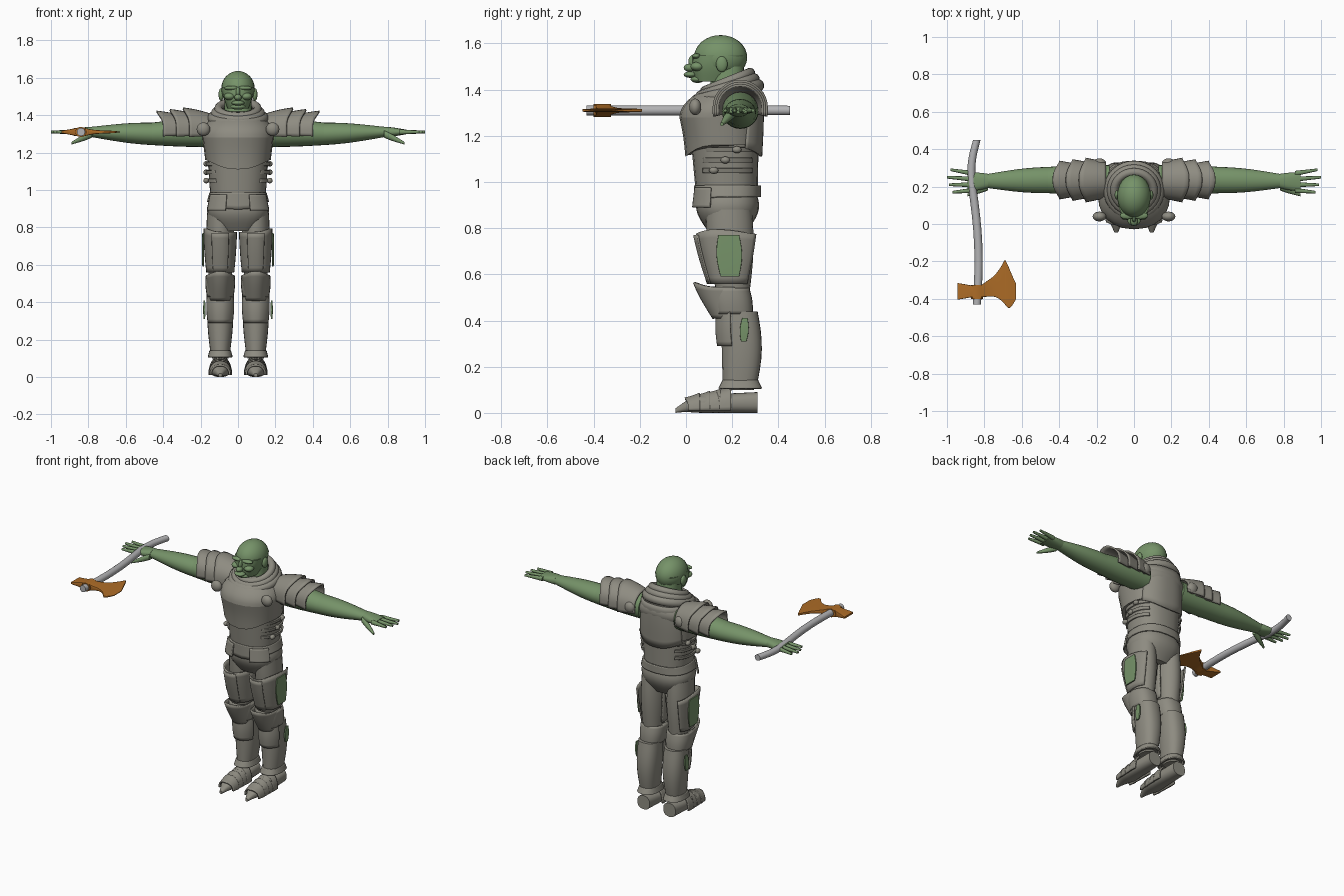
import bpy, bmesh
from math import sin, cos, radians, pi, copysign
from mathutils import Vector

cube = bpy.data.objects.get("Cube")
if cube:
    bpy.data.objects.remove(cube, do_unlink=True)


def material(name, color):
    mat = bpy.data.materials.new(name)
    mat.use_nodes = True
    mat.diffuse_color = (*color, 1)
    mat.node_tree.nodes["Principled BSDF"].inputs["Base Color"].default_value = (*color, 1)
    return mat


ARMOUR = material("grey_armour", (.27, .26, .22))
SKIN = material("green_skin", (.18, .29, .14))
SHAFT = material("pale_shaft", (.45, .45, .46))
BLADE = material("orange_blade", (.42, .15, .02))

# Shared centre lines of the figure
LEG = .095
BODY = .18
ARM = .235
REACH = 1.31
HAFT = -.84
HEAD = -.36

# Arc ranges for open plates, in degrees around the part
FULL = (0, 360)
FRONT = -90
BACK = TOP = 90


def finish(name, bm, mat, mirror=False, thick=0):
    """Turn a bmesh into a shaded object with the usual modifiers."""
    bmesh.ops.recalc_face_normals(bm, faces=bm.faces)
    mesh = bpy.data.meshes.new(name)
    bm.to_mesh(mesh)
    bm.free()
    mesh.materials.append(mat)
    obj = bpy.data.objects.new(name, mesh)
    bpy.context.collection.objects.link(obj)
    bpy.ops.object.select_all(action='DESELECT')
    obj.select_set(True)
    bpy.context.view_layer.objects.active = obj
    bpy.ops.object.shade_smooth_by_angle(angle=radians(40))
    if thick:
        solid = obj.modifiers.new("Thickness", 'SOLIDIFY')
        solid.thickness, solid.offset = thick, 0
    if mirror:
        obj.modifiers.new("Mirror", 'MIRROR')


def tube(name, mat, axis, start, end, radius, end_radius, bulge=0, bow=(0, 0, 0), arc=None,
         power=2.4, facing=FRONT, point=0, ridge=0, mirror=False, segs=24, steps=8):
    """Tapered oval tube with rings square to an axis; an arc makes it an open plate.
    The last rim runs out to a point, and a ridge rises, on the facing side."""
    bm = bmesh.new()
    along = "xyz".index(axis)
    across, upward = [i for i in range(3) if i != along]
    first, last = arc or FULL
    count = segs + 1 if arc else segs
    rings = []
    for step in range(steps + 1):
        s = step / steps
        swell = sin(pi * s)
        centre = Vector(start).lerp(Vector(end), s) + Vector(bow) * swell
        size = Vector(radius).lerp(Vector(end_radius), s) * (1 + bulge * swell)
        ring = []
        for k in range(count):
            angle = radians(first + (last - first) * k / segs)
            near = max(0, cos(angle - radians(facing)))
            grow = 1 + ridge * near ** 10
            co = centre.copy()
            co[across] += size.x * grow * copysign(abs(cos(angle)) ** (2 / power), cos(angle))
            co[upward] += size.y * grow * copysign(abs(sin(angle)) ** (2 / power), sin(angle))
            co[along] += point * near ** 3 * s ** 4
            ring.append(bm.verts.new(co))
        rings.append(ring)
    for low, high in zip(rings, rings[1:]):
        for k in range(segs):
            n = (k + 1) % count
            bm.faces.new((low[k], low[n], high[n], high[k]))
    if arc:
        bmesh.ops.remove_doubles(bm, verts=bm.verts, dist=.0001)
    else:
        bm.faces.new(rings[0])
        bm.faces.new(rings[-1])
    finish(name, bm, mat, mirror, .01 if arc else 0)


def blob(name, mat, loc, size, mirror=False):
    bm = bmesh.new()
    bmesh.ops.create_uvsphere(bm, u_segments=24, v_segments=16, radius=1)
    bmesh.ops.scale(bm, vec=size, verts=bm.verts)
    bmesh.ops.translate(bm, vec=loc, verts=bm.verts)
    finish(name, bm, mat, mirror)


# Head and face
blob("skull", SKIN, (0, .15, 1.54), (.09, .115, .096))
tube("jaw", SKIN, 'z', start=(0, .12, 1.435), end=(0, .145, 1.55), radius=(.055, .08),
     end_radius=(.088, .115), bulge=.08)
tube("neck", SKIN, 'z', start=(0, BODY, 1.35), end=(0, BODY, 1.5), radius=(.08, .08),
     end_radius=(.07, .07))
blob("nose", SKIN, (0, .015, 1.495), (.02, .025, .017))
blob("nose_bridge", SKIN, (0, .03, 1.52), (.012, .02, .03))
blob("brow", SKIN, (.035, .045, 1.545), (.04, .02, .012), True)
blob("cheek", SKIN, (.045, .05, 1.5), (.03, .03, .02), True)
blob("lips", SKIN, (0, .02, 1.465), (.035, .03, .014))
blob("chin", SKIN, (0, .05, 1.445), (.04, .03, .016))
blob("ear", SKIN, (.09, .155, 1.51), (.014, .025, .034), True)

# Arms and hands
tube("upper_arm", SKIN, 'x', start=(.13, ARM, REACH), end=(.46, ARM, 1.3), radius=(.08, .08),
     end_radius=(.07, .06), bulge=.05, power=2, mirror=True)
tube("forearm", SKIN, 'x', start=(.46, ARM, 1.3), end=(.78, .23, REACH), radius=(.07, .06),
     end_radius=(.038, .028), bulge=.12, power=2, mirror=True)
tube("palm", SKIN, 'x', start=(.78, .23, REACH), end=(.89, .225, REACH), radius=(.038, .028),
     end_radius=(.048, .014), bulge=.1, mirror=True)
for i, tip in enumerate((.97, .99, 1, .98)):
    root = BODY + .03 * i
    tube(f"finger_{i + 1}", SKIN, 'x', start=(.86, root, REACH), end=(tip, root + .01 * (i - 1), REACH),
         radius=(.014, .014), end_radius=(.007, .007), mirror=True, segs=12)
tube("thumb", SKIN, 'x', start=(.78, .2, 1.3), end=(.89, .155, 1.25), radius=(.02, .02),
     end_radius=(.007, .007), bulge=.2, mirror=True, segs=12)

# Torso and breastplate
tube("abdomen", ARMOUR, 'z', start=(0, BODY, .93), end=(0, .17, 1.2), radius=(.145, .13),
     end_radius=(.165, .145), ridge=.04)
tube("upper_breastplate", ARMOUR, 'z', start=(0, .15, 1.28), end=(0, .2, 1.42),
     radius=(.19, .17), end_radius=(.1, .1), bulge=.2, ridge=.05)
tube("lower_breastplate", ARMOUR, 'z', start=(0, .15, 1.28), end=(0, .16, 1.16),
     radius=(.19, .17), end_radius=(.175, .155), point=-.05, ridge=.05)
tube("back_plate", ARMOUR, 'z', start=(0, .19, 1.39), end=(0, .17, 1.15), radius=(.15, .14),
     end_radius=(.17, .155), bulge=.03, arc=(30, 150), facing=BACK, point=-.04)
for i in range(3):
    height = 1.04 + .045 * i
    tube(f"side_strap_{i + 1}", ARMOUR, 'z', start=(0, BODY, height), end=(0, BODY, height + .02),
         radius=(.165, .13), end_radius=(.17, .13), arc=(-50, 50), mirror=True)
    blob(f"strap_buckle_{i + 1}", ARMOUR, (.17, .12 + .05 * i, height + .01), (.015, .02, .015), True)

# Collar cloth, higher behind the neck
for i in range(3):
    bpy.ops.mesh.primitive_torus_add(
        major_radius=.135 - .015 * i, minor_radius=.028 - .003 * i, major_segments=32,
        minor_segments=12, location=(0, BODY, 1.385 + .024 * i), rotation=(radians(14 + 4 * i), 0, 0))
    fold = bpy.context.object
    fold.name = f"collar_fold_{i + 1}"
    fold.data.materials.append(ARMOUR)
    bpy.ops.object.shade_smooth()

# Layered shoulder guards with upswept tips
for i in range(3):
    x = .15 + .07 * i
    size = .115 - .008 * i
    tube(f"shoulder_guard_{i + 1}", ARMOUR, 'x', start=(x, ARM, REACH), end=(x + .11, ARM, REACH),
         radius=(size * .8, size * .75), end_radius=(size, size), arc=(-10, 190),
         facing=TOP, point=.035, ridge=.1, mirror=True)
for label, y in (("front", .04), ("back", .325)):
    blob(f"{label}_shoulder_stud", ARMOUR, (.185, y, 1.325), (.036, .026, .036), True)

# Belt, hips and hanging plates
tube("belt", ARMOUR, 'z', start=(0, BODY, .985), end=(0, BODY, .935), radius=(.148, .14),
     end_radius=(.162, .14), arc=FULL, point=-.04)
tube("hips", ARMOUR, 'z', start=(0, BODY, .95), end=(0, BODY, .78), radius=(.15, .125),
     end_radius=(.1, .08), bulge=.28)
tube("hip_plate", ARMOUR, 'z', start=(0, BODY, .975), end=(0, BODY, .89), radius=(.158, .145),
     end_radius=(.175, .155), arc=(-72, -25), mirror=True)

# Legs
tube("thigh", ARMOUR, 'z', start=(LEG, .185, .88), end=(LEG, .205, .5), radius=(.07, .1),
     end_radius=(.058, .068), bulge=.15, power=2, mirror=True)
tube("lower_leg", ARMOUR, 'z', start=(LEG, .205, .5), end=(LEG, ARM, .1), radius=(.058, .068),
     end_radius=(.045, .06), power=2, mirror=True)
tube("thigh_guard", ARMOUR, 'z', start=(LEG, .19, .56), end=(LEG, .185, .775), radius=(.07, .085),
     end_radius=(.085, .138), bulge=.03, arc=(-195, 55), facing=-20, point=.02, mirror=True)
tube("thigh_ridge", ARMOUR, 'z', start=(LEG, .19, .56), end=(LEG, .185, .77), radius=(.073, .09),
     end_radius=(.088, .142), bulge=.03, arc=(-115, -65), ridge=.05, mirror=True)
tube("knee_band", ARMOUR, 'z', start=(LEG, .205, .43), end=(LEG, .19, .54), radius=(.066, .08),
     end_radius=(.073, .08), bulge=.06, arc=FULL, mirror=True)
tube("knee_guard", ARMOUR, 'z', start=(LEG, .2, .41), end=(LEG, .17, .545), radius=(.055, .075),
     end_radius=(.072, .125), arc=(-195, 15), point=.02, ridge=.08, mirror=True)
tube("greave", ARMOUR, 'z', start=(LEG, ARM, .11), end=(LEG, ARM, .44), radius=(.05, .07),
     end_radius=(.068, .075), bulge=.15, bow=(0, .01, 0), ridge=.08, mirror=True)
tube("greave_top", ARMOUR, 'z', start=(LEG, ARM, .29), end=(LEG, .225, .45), radius=(.066, .088),
     end_radius=(.07, .08), bulge=.08, arc=(-160, -20), point=.02, ridge=.08, mirror=True)
tube("ankle_cuff", ARMOUR, 'z', start=(LEG, ARM, .14), end=(LEG, ARM, .105), radius=(.053, .073),
     end_radius=(.062, .09), arc=FULL, mirror=True)

# Plated boots
tube("boot_toe", ARMOUR, 'y', start=(LEG, -.045, .01), end=(LEG, .1, .04), radius=(.01, .01),
     end_radius=(.056, .04), bulge=.3, bow=(0, 0, .01), mirror=True)
tube("boot_heel", ARMOUR, 'y', start=(LEG, .1, .04), end=(LEG, .31, .045), radius=(.056, .04),
     end_radius=(.045, .045), mirror=True)
for i in range(4):
    y = .01 + .045 * i
    tube(f"boot_lame_{i + 1}", ARMOUR, 'y', start=(LEG, y + .05, .01), end=(LEG, y, .01),
         radius=(.057, .07 + .008 * i), end_radius=(.05 + .003 * i, .05 + .01 * i), arc=(0, 180),
         facing=TOP, point=-.015, ridge=.04, mirror=True)

# Thin green side plates on the legs
tube("thigh_side_plate", SKIN, 'z', start=(.187, .19, .59), end=(.187, .185, .77),
     radius=(.004, .04), end_radius=(.004, .045), bulge=.3, power=6, mirror=True)
tube("calf_side_plate", SKIN, 'z', start=(BODY, .25, .31), end=(BODY, .255, .41),
     radius=(.004, .012), end_radius=(.004, .012), bulge=.6, power=6, mirror=True)

# Axe held in the right hand
tube("shaft_grip", SHAFT, 'y', start=(HAFT, .45, REACH), end=(-.865, .2, REACH),
     radius=(.02, .02), end_radius=(.022, .022), bow=(-.015, 0, 0), power=2)
tube("shaft_neck", SHAFT, 'y', start=(-.865, .2, REACH), end=(HAFT, -.43, REACH),
     radius=(.022, .022), end_radius=(.022, .022), bow=(.02, 0, 0), power=2)
tube("axe_socket", BLADE, 'y', start=(HAFT, -.325, REACH), end=(HAFT, -.4, REACH),
     radius=(.032, .028), end_radius=(.032, .028), segs=8)
tube("axe_rear_bit", BLADE, 'x', start=(-.86, HEAD, REACH), end=(-.945, HEAD, REACH),
     radius=(.03, .022), end_radius=(.045, .006), power=12)
tube("axe_blade", BLADE, 'x', start=(-.82, HEAD, REACH), end=(-.69, -.31, REACH),
     radius=(.03, .022), end_radius=(.12, .007), bulge=-.3, power=12)
tube("axe_cutting_edge", BLADE, 'x', start=(-.69, -.31, REACH), end=(-.63, HEAD, REACH),
     radius=(.12, .007), end_radius=(.04, .002), bulge=.2, bow=(0, -.015, 0), power=12)
